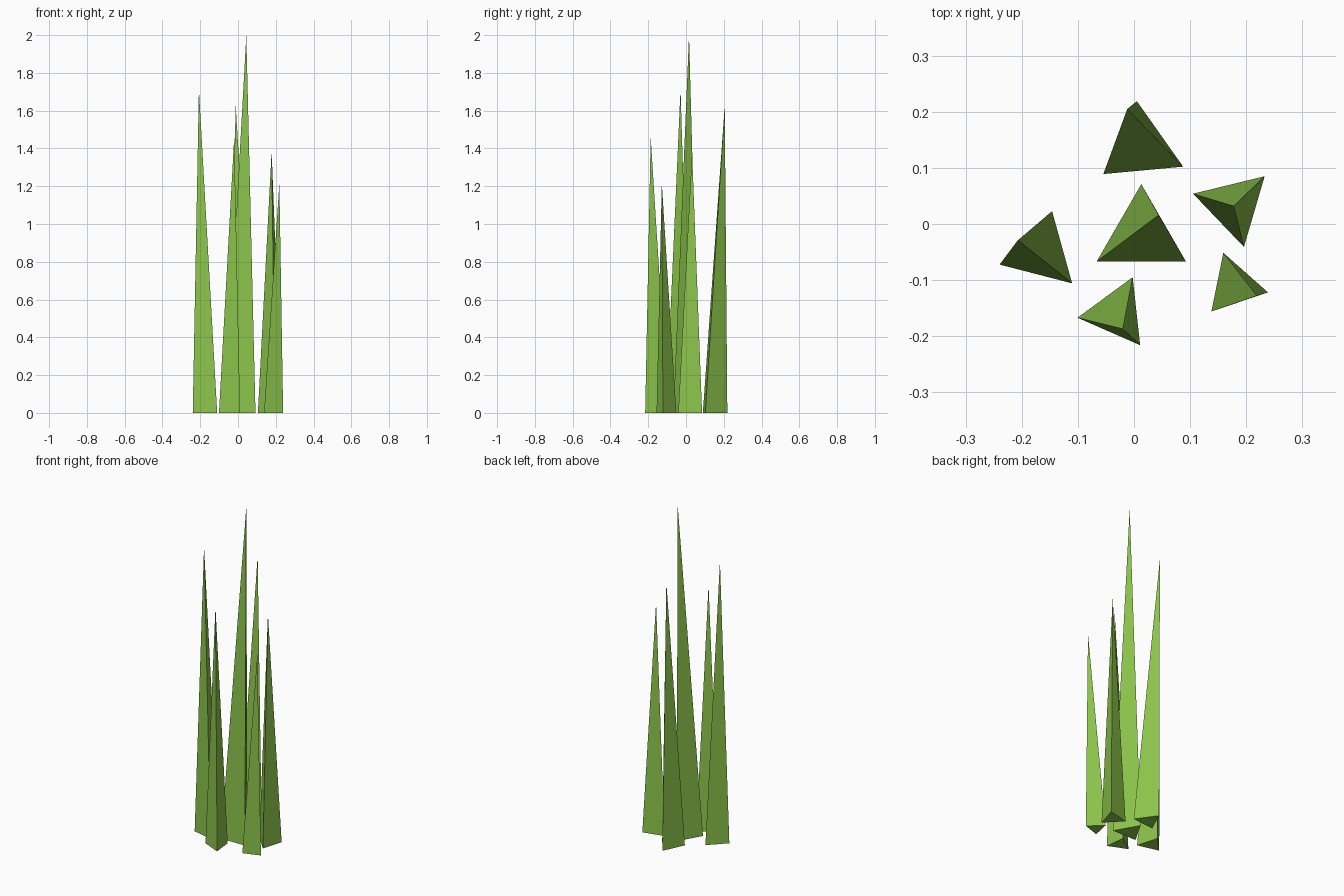
import bpy, bmesh
from math import cos, sin, radians, tau

if "Cube" in bpy.data.objects:
    bpy.data.objects.remove(bpy.data.objects["Cube"])

green = bpy.data.materials.new("grass_green")
green.diffuse_color = (0.258, 0.546, 0.069, 1.0)
green.use_nodes = True
green.node_tree.nodes["Principled BSDF"].inputs["Base Color"].default_value = green.diffuse_color


def grass_blade(name, cx, cy, radius, angle, tip):
    """Three-sided spike with an equilateral base and an off-centre tip."""
    bm = bmesh.new()
    base = []
    for i in range(3):
        a = radians(angle) + i * tau / 3
        base.append(bm.verts.new((cx + radius * cos(a), cy + radius * sin(a), 0)))
    top = bm.verts.new(tip)
    bm.faces.new(base[::-1])
    for i in range(3):
        bm.faces.new((base[i], base[(i + 1) % 3], top))
    mesh = bpy.data.meshes.new(name)
    bm.to_mesh(mesh)
    bm.free()
    mesh.materials.append(green)
    bpy.context.collection.objects.link(bpy.data.objects.new(name, mesh))


# Tall middle blade and the five shorter ones around it:
# name, base centre x, y, base radius, base rotation, tip
blades = [
    ("middle_blade", 0.013, -0.021, 0.092, 90, (0.044, 0.016, 2.0)),
    ("back_blade", 0.0127, 0.1367, 0.0825, 95.3, (-0.012, 0.205, 1.625)),
    ("right_blade", 0.178, 0.0327, 0.0758, -76.3, (0.178, 0.032, 1.385)),
    ("front_right_blade", 0.1787, -0.1097, 0.0615, -11.5, (0.219, -0.128, 1.215)),
    ("front_blade", -0.0307, -0.1593, 0.0704, -53.7, (-0.02, -0.187, 1.46)),
    ("left_blade", -0.1653, -0.0517, 0.0771, 75.5, (-0.207, -0.029, 1.715)),
]
for b in blades:
    grass_blade(*b)
